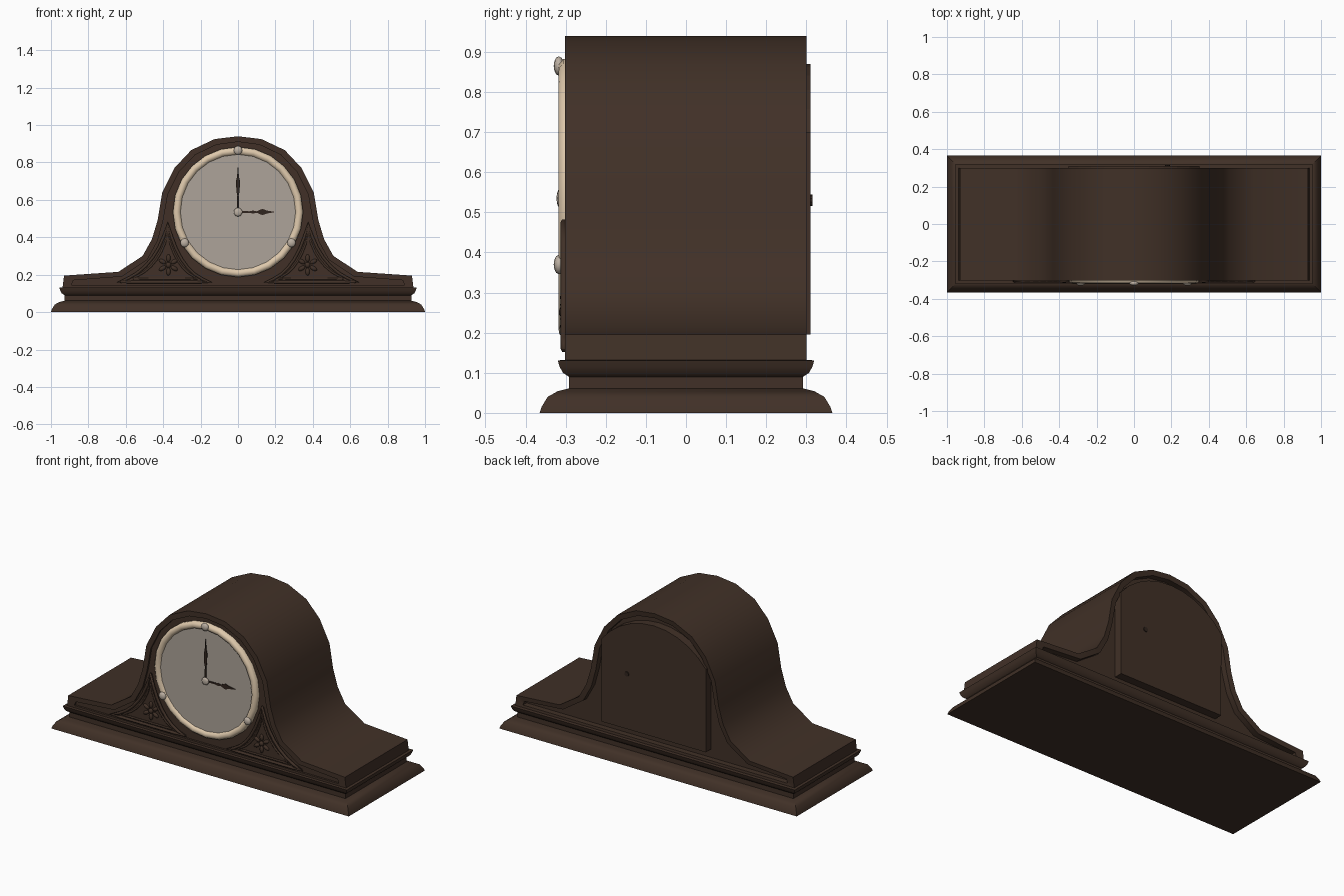
import bpy, bmesh, math
from mathutils import Matrix, Vector

if "Cube" in bpy.data.objects:
    bpy.data.objects.remove(bpy.data.objects["Cube"])


def material(name, rgb):
    m = bpy.data.materials.new(name)
    m.use_nodes = True
    m.diffuse_color = (*rgb, 1)
    m.node_tree.nodes["Principled BSDF"].inputs["Base Color"].default_value = (*rgb, 1)
    return m


wood = material("dark_wood", (0.052, 0.03, 0.02))
cream = material("cream_metal", (0.73, 0.58, 0.41))
glass = material("grey_glass", (0.42, 0.37, 0.32))
pewter = material("pale_pewter", (0.5, 0.43, 0.36))
dark = material("dark_hands", (0.03, 0.018, 0.013))
CZ = 0.535  # dial centre height


def finish(name, bm, mat, smooth=None, mirror=False):
    bmesh.ops.recalc_face_normals(bm, faces=bm.faces)
    me = bpy.data.meshes.new(name)
    bm.to_mesh(me)
    bm.free()
    ob = bpy.data.objects.new(name, me)
    bpy.context.collection.objects.link(ob)
    me.materials.append(mat)
    if smooth:
        bpy.ops.object.select_all(action="DESELECT")
        ob.select_set(True)
        bpy.context.view_layer.objects.active = ob
        bpy.ops.object.shade_smooth_by_angle(angle=math.radians(smooth))
    if mirror:
        ob.modifiers.new("Mirror", "MIRROR")
    return ob


def loft(bm, rings, caps=True):
    """Bridge closed rings of points with quads."""
    loops = [[bm.verts.new(p) for p in ring] for ring in rings]
    n = len(loops[0])
    for a, b in zip(loops, loops[1:]):
        for i in range(n):
            j = (i + 1) % n
            bm.faces.new((a[i], a[j], b[j], b[i]))
    if caps:
        bm.faces.new(loops[0])
        bm.faces.new(loops[-1])


def plate(name, pts, y0, y1, mat, smooth=None, mirror=False):
    bm = bmesh.new()
    loft(bm, [[(x, y, z) for x, z in pts] for y in (y0, y1)])
    return finish(name, bm, mat, smooth, mirror)


def circle(r, y, n=24, cx=0, cz=CZ):
    return [(cx + r * math.sin(math.tau * i / n), y, cz + r * math.cos(math.tau * i / n))
            for i in range(n)]


def both_sides(half):
    return half + [(-x, z) for x, z in reversed(half) if x > 0]


def ball(bm, loc, scale, angle=0):
    m = (Matrix.Translation(loc) @ Matrix.Rotation(angle, 4, "Y")
         @ Matrix.Diagonal((*scale, 1)))
    bmesh.ops.create_uvsphere(bm, u_segments=10, v_segments=6, radius=1, matrix=m)


# Stepped base moulding: inset from the footprint, and height
bm = bmesh.new()
steps = [(0, 0), (0.005, 0.015), (0.02, 0.04), (0.045, 0.054), (0.073, 0.061),
         (0.073, 0.09), (0.058, 0.1), (0.05, 0.115), (0.045, 0.131), (0.066, 0.132)]
loft(bm, [[(sx * (1 - d), sy * (0.365 - d), z)
           for sx, sy in ((-1, -1), (1, -1), (1, 1), (-1, 1))] for d, z in steps])
finish("base_moulding", bm, wood, 35)

# Arched body with a raised rim round a recess, front and back
outer = both_sides([(0, .94), (.125, .925), (.25, .866), (.34, .77), (.405, .64), (.43, .49),
                    (.46, .39), (.51, .3), (.64, .215), (.93, .195), (.938, .13)])
inner = both_sides([(0, .91), (.115, .895), (.23, .84), (.315, .75), (.375, .63), (.4, .49),
                    (.43, .38), (.485, .28), (.62, .19), (.88, .17), (.89, .145)])
bm = bmesh.new()
loft(bm, [[(x, y, z) for x, z in pts] for pts, y in
          ((inner, -0.29), (inner, -0.302), (outer, -0.302),
           (outer, 0.3), (inner, 0.295), (inner, 0.26))])
finish("arched_body", bm, wood, 40)

# Back door with key hole
door = [(-0.35, 0.195), (0.35, 0.195)]
for i in range(11):
    a = math.radians(52 - 10.4 * i)
    door.append((0.445 * math.sin(a), 0.425 + 0.445 * math.cos(a)))
plate("back_door", door, 0.25, 0.31, wood)
bm = bmesh.new()
loft(bm, [circle(0.014, y, 10, 0.18, 0.53) for y in (0.305, 0.315)])
finish("door_knob", bm, dark)

# Dial and bezel
bm = bmesh.new()
loft(bm, [circle(0.318, y) for y in (-0.285, -0.304)])
finish("dial", bm, glass)
bm = bmesh.new()
loft(bm, [circle(r, y) for r, y in ((0.348, -0.28), (0.348, -0.305), (0.338, -0.316),
                                    (0.325, -0.318), (0.312, -0.312), (0.306, -0.3))], caps=False)
finish("bezel", bm, cream, 50)

# Bezel studs and centre pin
bm = bmesh.new()
for a in (0, 120, -120):
    a = math.radians(a)
    ball(bm, (0.33 * math.sin(a), -0.317, CZ + 0.33 * math.cos(a)), (0.024, 0.013, 0.024))
ball(bm, (0, -0.314, CZ), (0.024, 0.009, 0.024))
finish("bezel_studs", bm, pewter, 60)


# Hands: half widths along the length, turned about the pin
def hand(name, shape, angle, y):
    pts = [(w, d) for d, w in shape] + [(-w, d) for d, w in reversed(shape) if w > 0]
    c, s = math.cos(angle), math.sin(angle)
    plate(name, [(x * c + d * s, CZ + d * c - x * s) for x, d in pts], y, y - 0.004, dark)


hand("minute_hand", [(0, 0.006), (0.09, 0.004), (0.11, 0.009), (0.17, 0.01),
                     (0.19, 0.005), (0.255, 0)], 0, -0.309)
hand("hour_hand", [(0, 0.006), (0.06, 0.004), (0.08, 0.008), (0.1, 0.004),
                   (0.13, 0.017), (0.155, 0.008), (0.2, 0)], math.pi / 2, -0.306)


# Carved corner panels with curved sides
def bezier(a, c, b, n=7):
    a, b, c = Vector(a), Vector(b), Vector(c)
    return [a * (1 - t) ** 2 + c * 2 * t * (1 - t) + b * t * t for t in (i / n for i in range(n))]


foot, peak, toe = (0.64, 0.16), (0.375, 0.475), (0.145, 0.16)
outline = (bezier(foot, (0.44, 0.22), peak) + bezier(peak, (0.31, 0.2), toe)
           + bezier(toe, (0.4, 0.16), foot))
plate("corner_panel", [tuple(p) for p in outline], -0.28, -0.302, wood, mirror=True)
centre = Vector((0.378, 0.235))
for name, k, r in (("corner_outer_frame", 1, 0.009), ("corner_inner_frame", 0.76, 0.006)):
    cu = bpy.data.curves.new(name, "CURVE")
    cu.dimensions = "3D"
    cu.bevel_depth = r
    cu.bevel_resolution = 1
    sp = cu.splines.new("POLY")
    sp.points.add(len(outline) - 1)
    for pt, p in zip(sp.points, outline):
        q = centre + (p - centre) * k
        pt.co = (q.x, -0.304, q.y, 1)
    sp.use_cyclic_u = True
    cu.materials.append(wood)
    ob = bpy.data.objects.new(name, cu)
    bpy.context.collection.objects.link(ob)
    ob.modifiers.new("Mirror", "MIRROR")

# Carved flowers
bm = bmesh.new()
fx, fz = 0.372, 0.252
ball(bm, (fx, -0.306, fz), (0.015, 0.011, 0.015))
for i in range(6):
    a = math.tau * i / 6
    ball(bm, (fx + 0.036 * math.sin(a), -0.304, fz + 0.036 * math.cos(a)),
         (0.012, 0.01, 0.021), a)
finish("carved_flower", bm, wood, 60, mirror=True)
